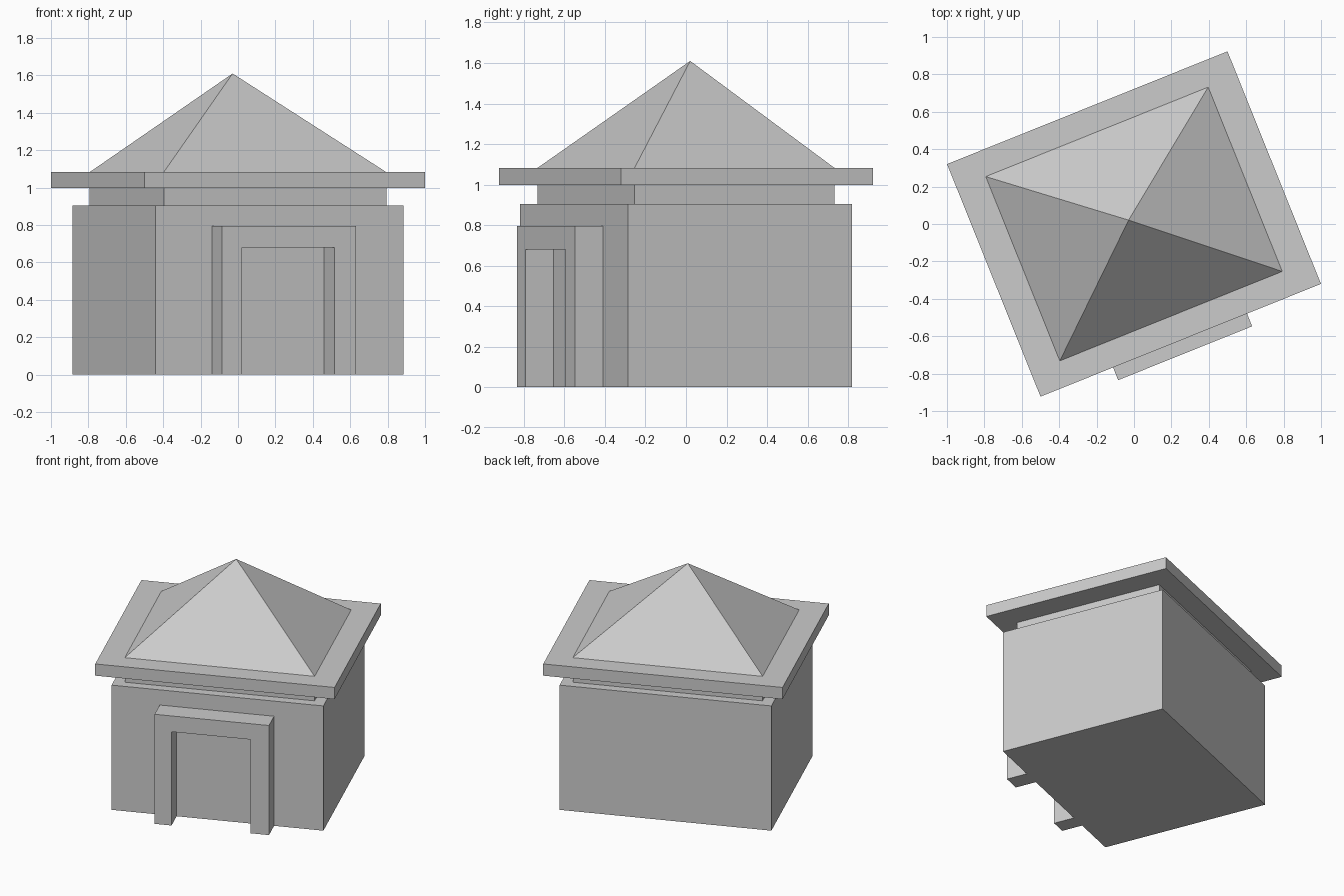
import bpy, bmesh
from math import radians
from mathutils import Matrix

if "Cube" in bpy.data.objects:
    bpy.data.objects.remove(bpy.data.objects["Cube"])

TURN = Matrix.Rotation(radians(21.9), 4, 'Z')  # whole building is turned on its plot


def finish(name, bm):
    bmesh.ops.recalc_face_normals(bm, faces=bm.faces)
    bm.transform(TURN)
    mesh = bpy.data.meshes.new(name)
    bm.to_mesh(mesh)
    bm.free()
    obj = bpy.data.objects.new(name, mesh)
    bpy.context.collection.objects.link(obj)


def prism(name, points, vector):
    """Extrude a closed outline along a vector."""
    bm = bmesh.new()
    face = bm.faces.new([bm.verts.new(p) for p in points])
    top = bmesh.ops.extrude_face_region(bm, geom=[face], use_keep_orig=True)["geom"]
    bmesh.ops.translate(bm, vec=vector,
                        verts=[g for g in top if isinstance(g, bmesh.types.BMVert)])
    finish(name, bm)


def rect(hx, hy, z):
    return [(-hx, -hy, z), (hx, -hy, z), (hx, hy, z), (-hx, hy, z)]


# Stacked blocks: walls, recessed neck, overhanging eaves
for name, hx, hy, z0, z1 in [("walls", 0.715, 0.595, 0, 0.905),
                             ("neck", 0.641, 0.531, 0.905, 0.998),
                             ("eaves", 0.808, 0.67, 0.998, 1.083)]:
    prism(name, rect(hx, hy, z0), (0, 0, z1 - z0))

# Pyramid roof with slightly off-centre peak
bm = bmesh.new()
base = [bm.verts.new(p) for p in rect(0.641, 0.531, 1.083)]
peak = bm.verts.new((-0.019, 0.03, 1.61))
bm.faces.new(base)
for i in range(4):
    bm.faces.new((base[i], base[(i + 1) % 4], peak))
finish("roof", bm)

# Door surround: an upside-down U standing against the front wall
outline = [(-0.39, 0), (-0.39, 0.795), (0.382, 0.795), (0.382, 0),
           (0.257, 0), (0.257, 0.68), (-0.276, 0.68), (-0.276, 0)]
prism("door_surround", [(x, -0.743, z) for x, z in outline], (0, 0.148, 0))
